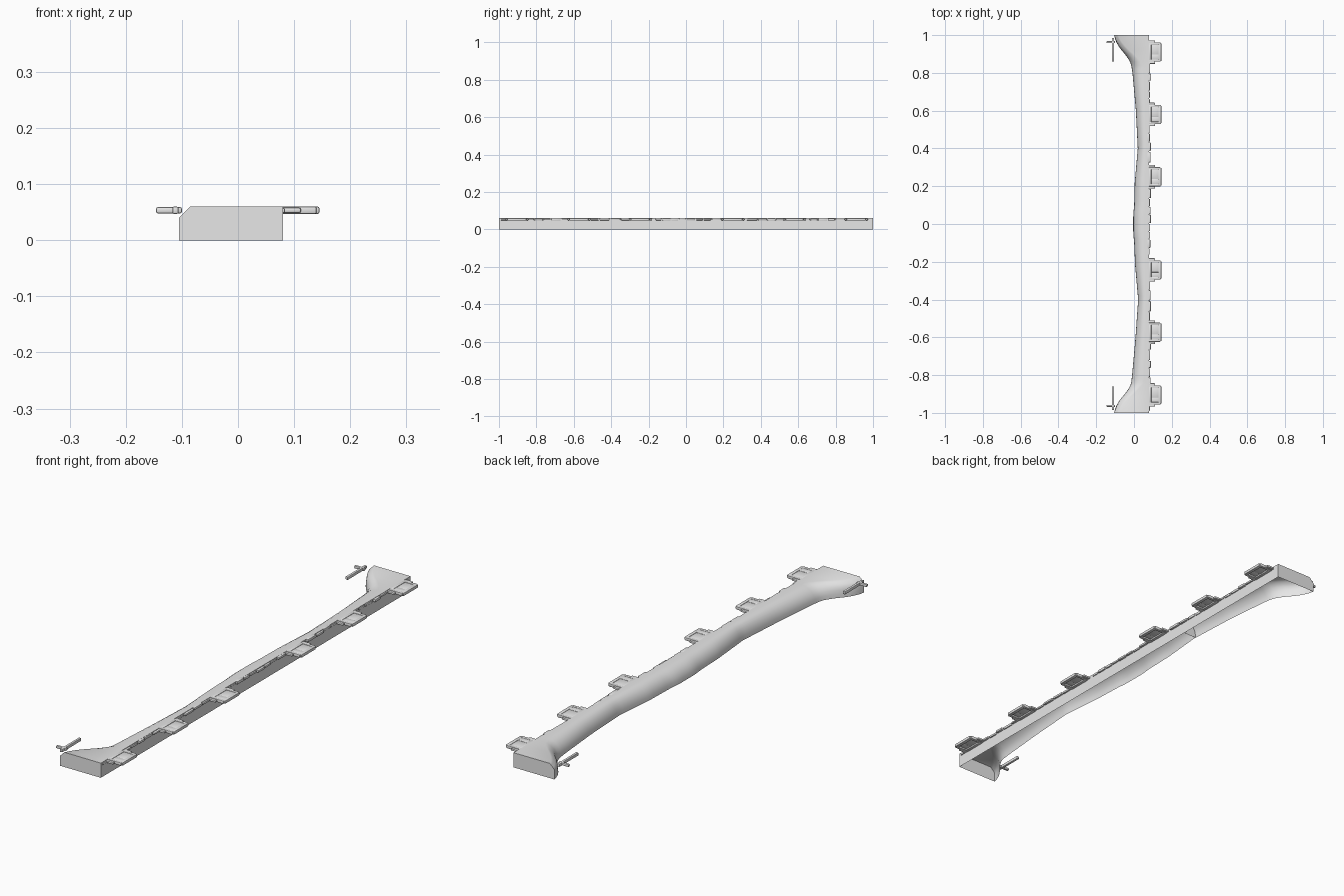
import bpy, bmesh, math, random
from mathutils import Matrix, Vector

random.seed(4)
TOP, WALL = 0.06, 0.08
cube = bpy.data.objects.get("Cube")
if cube:
    bpy.data.objects.remove(cube, do_unlink=True)

grey = bpy.data.materials.new("plain_grey")
grey.use_nodes = True
colour = (0.8, 0.8, 0.8, 1)
grey.diffuse_color = colour
grey.node_tree.nodes["Principled BSDF"].inputs["Base Color"].default_value = colour


def finish(name, bm, angle=35):
    mesh = bpy.data.meshes.new(name)
    bm.to_mesh(mesh)
    bm.free()
    mesh.materials.append(grey)
    ob = bpy.data.objects.new(name, mesh)
    bpy.context.collection.objects.link(ob)
    bpy.ops.object.select_all(action="DESELECT")
    ob.select_set(True)
    bpy.context.view_layer.objects.active = ob
    bpy.ops.object.shade_smooth_by_angle(angle=math.radians(angle))
    return ob


def add_box(bm, x0, x1, y0, y1, z0=0.047, z1=TOP, bevel=0.003):
    size = Vector((x1 - x0, y1 - y0, z1 - z0))
    mid = Vector((x0 + x1, y0 + y1, z0 + z1)) / 2
    mat = Matrix.Translation(mid) @ Matrix.Diagonal((*size, 1))
    verts = bmesh.ops.create_cube(bm, size=1, matrix=mat)["verts"]
    edges = list({e for v in verts for e in v.link_edges})
    bmesh.ops.bevel(bm, geom=edges, offset=bevel, segments=2, affect="EDGES", profile=0.5)


# Outline of the bank's foot, as (y, x)
outline = [(-1, -.105), (-.97, -.098), (-.93, -.075), (-.89, -.04), (-.85, -.016),
           (-.8, -.01), (-.6, .008), (-.4, .022), (-.22, .006), (-.1, .001),
           (-.05, -.004), (.05, -.004), (.1, .001), (.22, .004), (.4, .02), (.6, .01),
           (.8, -.008), (.85, -.016), (.89, -.04), (.93, -.075), (.97, -.098), (1, -.105)]


def foot(y):
    for (y0, x0), (y1, x1) in zip(outline, outline[1:]):
        if y <= y1:
            return x0 + (x1 - x0) * (y - y0) / (y1 - y0)
    return outline[-1][1]


def section(y):
    # chamfered at the ends, blending into a rounded slope along the middle
    left = foot(y)
    blend = min(1, (1 - abs(y)) / 0.15)
    chamfer = [(0, 0), (0, .013), (0, .027), (0, .04), (.007, .047), (.013, .053), (.02, TOP)]
    reach = 0.7 * (WALL - left) if blend == 1 else 0.06
    pts = []
    for i, (cx, cz) in enumerate(chamfer):
        t = math.pi / 2 * i / 6
        rx, rz = reach * (1 - math.cos(t)), TOP * math.sin(t)
        pts.append(Vector((left + cx + (rx - cx) * blend, y, cz + (rz - cz) * blend)))
    pts.append(Vector((WALL, y, TOP)))
    return pts


# Open-bottomed bank: sloped skin, straight wall and end walls
bm = bmesh.new()
rows = []
for k in range(101):
    y = -1 + k / 50
    rows.append([bm.verts.new(p) for p in section(y) + [Vector((WALL, y, 0))]])
for a, b in zip(rows, rows[1:]):
    for i in range(len(a) - 1):
        bm.faces.new((a[i], a[i + 1], b[i + 1], b[i]))
bm.faces.new(rows[0][::-1])
bm.faces.new(rows[-1])
bmesh.ops.recalc_face_normals(bm, faces=bm.faces)
finish("bank_shell", bm, 50)

# Inner divider
bm = bmesh.new()
bm.faces.new([bm.verts.new(p) for p in section(0.41) + [Vector((WALL, 0.41, 0))]])
finish("inner_divider", bm)

# Projecting brackets, hollow underneath
centres = (-0.905, -0.573, -0.243, 0.25, 0.58, 0.91)
for n, c in enumerate(centres):
    bm = bmesh.new()
    for s in (-1, 1):
        lo, hi = sorted((s * 0.038, s * 0.051))
        add_box(bm, 0.078, 0.14, c + lo, c + hi)
        lo, hi = sorted((s * 0.05, s * 0.062))
        add_box(bm, 0.075, 0.112, c + lo, c + hi, 0.049, 0.058)
    add_box(bm, 0.13, 0.145, c - 0.047, c + 0.047)
    add_box(bm, 0.09, 0.135, c - 0.04, c - 0.012, 0.053, 0.059)
    add_box(bm, 0.09, 0.135, c - 0.013, c + 0.04, 0.053, 0.058, 0.002)
    add_box(bm, 0.077, 0.092, c - 0.045, c + 0.045)
    finish(f"bracket_{n + 1}", bm)

# Irregular edging stones along the wall between the brackets
bm = bmesh.new()
y = -0.99
while y < 0.97:
    length = random.uniform(0.035, 0.06)
    end = min(y + length, 0.99)
    if all(abs((y + end) / 2 - c) > 0.06 for c in centres):
        add_box(bm, 0.07, random.uniform(0.083, 0.09), y, end - 0.004,
                random.uniform(0.047, 0.05), random.uniform(0.057, 0.0605))
    y = end
finish("edging_stones", bm)

# Crossed bars beside each wide end
for s, name in ((-1, "front_cross_bar"), (1, "back_cross_bar")):
    bm = bmesh.new()
    lo, hi = sorted((s * 0.86, s * 0.985))
    add_box(bm, -0.117, -0.106, lo, hi)
    lo, hi = sorted((s * 0.957, s * 0.968))
    add_box(bm, -0.146, -0.1, lo, hi, 0.048, 0.059)
    finish(name, bm)
